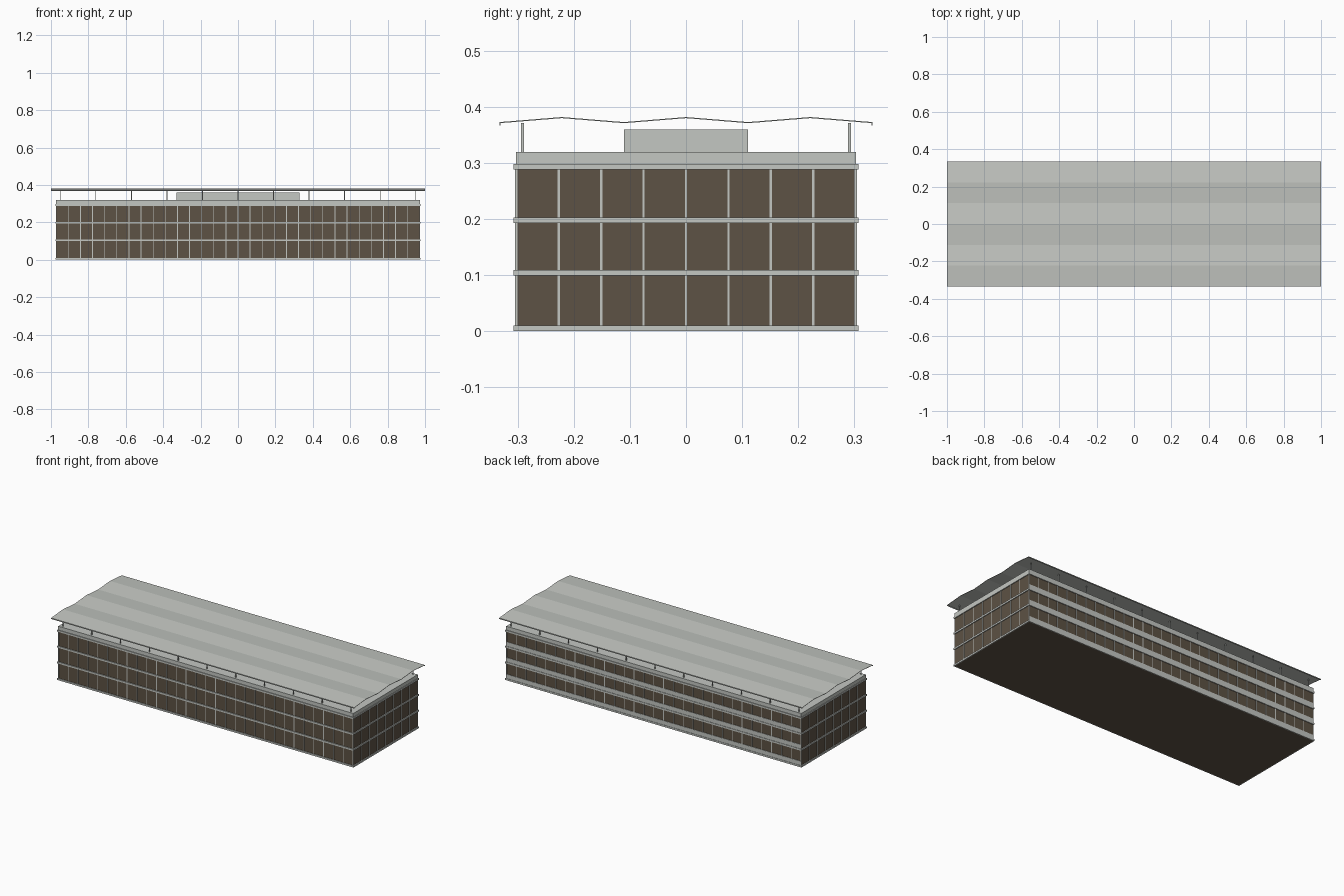
import bpy, bmesh
from mathutils import Matrix, Vector

if "Cube" in bpy.data.objects:
    bpy.data.objects.remove(bpy.data.objects["Cube"], do_unlink=True)


def material(name, rgb):
    m = bpy.data.materials.new(name)
    m.use_nodes = True
    m.diffuse_color = (*rgb, 1)
    m.node_tree.nodes["Principled BSDF"].inputs["Base Color"].default_value = (*rgb, 1)
    return m


concrete = material("pale grey concrete", (0.55, 0.57, 0.54))
glass = material("brown tinted glass", (0.109, 0.084, 0.058))


def finish(name, bm, mat):
    mesh = bpy.data.meshes.new(name)
    bmesh.ops.recalc_face_normals(bm, faces=bm.faces[:])
    bm.to_mesh(mesh)
    bm.free()
    mesh.materials.append(mat)
    ob = bpy.data.objects.new(name, mesh)
    bpy.context.collection.objects.link(ob)
    return ob


def add_box(bm, x0, x1, y0, y1, z0, z1):
    size = Vector((x1 - x0, y1 - y0, z1 - z0))
    mid = Vector((x0 + x1, y0 + y1, z0 + z1)) / 2
    bmesh.ops.create_cube(bm, size=1, matrix=Matrix.Translation(mid) @ Matrix.Diagonal((*size, 1)))


def boxes(name, mat, specs):
    bm = bmesh.new()
    for spec in specs:
        add_box(bm, *spec)
    return finish(name, bm, mat)


W, D = 0.972, 0.303            # half width and half depth of the glass body
FLOORS = (0, 0.099, 0.193, 0.288)
BAND = 0.010
EAVE = 0.297

# Glazed body
boxes("glass_body", glass, [(-W, W, -D, D, 0, EAVE)])


# Projecting floor edges, a ring of four strips at each level
def ring(z0, z1, out):
    x, y = W + out, D + out
    return [(-x, x, -y, -D, z0, z1), (-x, x, D, y, z0, z1),
            (-x, -W, -D, D, z0, z1), (W, x, -D, D, z0, z1)]


boxes("floor_edges", concrete, [b for z in FLOORS for b in ring(z, z + BAND, 0.005)])

# Vertical window bars on all four sides
T, P = 0.002, 0.002
bars = []
for i in range(31):
    x = -W + 2 * W * i / 30
    for s in (-1, 1):
        y0, y1 = sorted((s * D, s * (D + P)))
        bars.append((x - T, x + T, y0, y1, 0, EAVE))
for i in range(9):
    y = -D + 2 * D * i / 8
    for s in (-1, 1):
        x0, x1 = sorted((s * W, s * (W + P)))
        bars.append((x0, x1, y - T, y + T, 0, EAVE))
boxes("window_bars", concrete, bars)

# Solid sill panels along the back
boxes("back_sills", concrete, [(-W, W, D, D + 0.0025, z + BAND, z + 0.035) for z in FLOORS[:3]])

# Parapet and roof deck, with the plant room above
boxes("parapet", concrete, [(-W - 0.001, W + 0.001, -D - 0.001, D + 0.001, EAVE, 0.32)])
boxes("plant_room", concrete, [(-0.33, 0.33, -0.111, 0.111, 0.32, 0.36)])

# Roof posts
boxes("roof_posts", concrete, [(0.19 * i - 0.002, 0.19 * i + 0.002, s * 0.292 - 0.0025, s * 0.292 + 0.0025, 0.32, 0.371)
                               for i in range(-5, 6) for s in (-1, 1)])

# Folded canopy: zigzag section extruded along x
ys = [-0.333 + 0.111 * i for i in range(7)]
top = [(y, 0.382 if i % 2 else 0.373) for i, y in enumerate(ys)]
under = [(y, z - 0.002) for y, z in reversed(top)]
bm = bmesh.new()
face = bm.faces.new([bm.verts.new((-1, y, z)) for y, z in top + under])
new = bmesh.ops.extrude_face_region(bm, geom=[face])["geom"]
bmesh.ops.translate(bm, vec=(2, 0, 0), verts=[v for v in new if isinstance(v, bmesh.types.BMVert)])
finish("folded_canopy", bm, concrete)

# Drip lips along the long canopy edges
boxes("canopy_lips", concrete, [(-1, 1, -0.333, -0.331, 0.367, 0.372), (-1, 1, 0.331, 0.333, 0.367, 0.372)])
